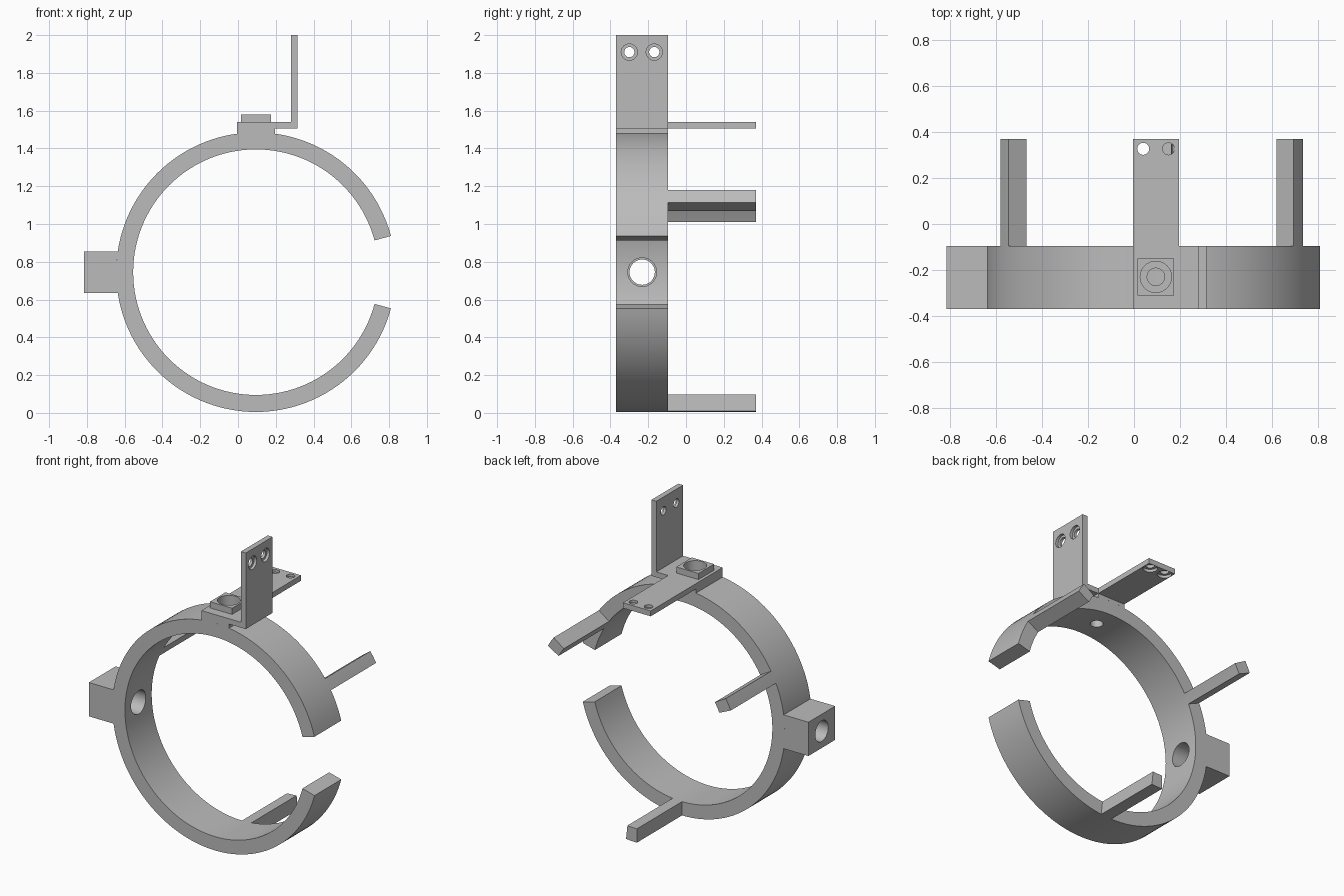
import bpy
import bmesh
from math import cos, sin, radians
from mathutils import Matrix, Vector

cube = bpy.data.objects.get("Cube")
if cube:
    bpy.data.objects.remove(cube, do_unlink=True)

CX, CZ = 0.095, 0.745          # ring centre
R_IN, R_OUT = 0.65, 0.74       # ring radii
FRONT, MID, BACK = -0.37, -0.095, 0.37
PLATE_LOW, PLATE_TOP = 1.505, 1.54

grey = bpy.data.materials.new("light_grey")
grey.use_nodes = True
COLOUR = (0.5, 0.5, 0.5, 1)
grey.diffuse_color = COLOUR
grey.node_tree.nodes["Principled BSDF"].inputs["Base Color"].default_value = COLOUR


def add_object(name, bm):
    bmesh.ops.recalc_face_normals(bm, faces=bm.faces)
    mesh = bpy.data.meshes.new(name)
    bm.to_mesh(mesh)
    bm.free()
    mesh.materials.append(grey)
    obj = bpy.data.objects.new(name, mesh)
    bpy.context.collection.objects.link(obj)
    return obj


def arc(radius, start, end, step=3):
    """Points on a circle about the ring centre, in degrees."""
    n = max(2, round(abs(end - start) / step))
    angles = [radians(start + (end - start) * i / n) for i in range(n + 1)]
    return [(CX + radius * cos(a), CZ + radius * sin(a)) for a in angles]


def outer_angle(dx=None, dz=None):
    """Half angle of a chord of the outer circle."""
    from math import asin, degrees
    return degrees(asin((dx if dx is not None else dz) / R_OUT))


def extrude(name, profile, y0, y1):
    """Prism with an xz outline running along y."""
    bm = bmesh.new()
    face = bm.faces.new([bm.verts.new((x, y0, z)) for x, z in profile])
    new = bmesh.ops.extrude_face_region(bm, geom=[face])["geom"]
    verts = [v for v in new if isinstance(v, bmesh.types.BMVert)]
    bmesh.ops.translate(bm, verts=verts, vec=(0, y1 - y0, 0))
    return add_object(name, bm)


def sector(name, start, end, y0, y1):
    return extrude(name, arc(R_OUT, start, end) + arc(R_IN, end, start), y0, y1)


def box(name, x0, x1, y0, y1, z0, z1):
    return extrude(name, [(x0, z0), (x1, z0), (x1, z1), (x0, z1)], y0, y1)


def bore(objects, start, end, radius):
    """Cut a round hole between two points through the given objects."""
    start, end = Vector(start), Vector(end)
    axis = end - start
    turn = axis.to_track_quat("Z", "Y").to_matrix().to_4x4()
    bm = bmesh.new()
    bmesh.ops.create_cone(bm, cap_ends=True, segments=40, radius1=radius,
                          radius2=radius, depth=axis.length,
                          matrix=Matrix.Translation((start + end) / 2) @ turn)
    cutter = add_object("hole_cutter", bm)
    cutter.hide_render = True
    for obj in objects:
        mod = obj.modifiers.new("hole", "BOOLEAN")
        mod.operation, mod.solver, mod.object = "DIFFERENCE", "EXACT", cutter
        bpy.context.view_layer.objects.active = obj
        bpy.ops.object.modifier_apply(modifier=mod.name)
    bpy.data.objects.remove(cutter, do_unlink=True)


# Open ring and its three rear prongs
ring = sector("open_ring", 15, 345, FRONT, MID)
prongs = [sector(f"{side}_prong", a, a + 6, MID, BACK)
          for side, a in (("left", 30), ("right", 150), ("lower", 270))]

# Side block, seated on the outside of the ring
a = outer_angle(dz=0.11)
side_block = extrude("side_block", arc(R_OUT, 180 - a, 180 + a)
                     + [(-0.815, CZ - 0.11), (-0.815, CZ + 0.11)], FRONT, MID)

# Top block with its link and upright plate in one outline
a = outer_angle(dx=0.1)
top_block = extrude("top_block_and_upright", arc(R_OUT, 90 + a, 90 - a)
                    + [(0.195, PLATE_LOW), (0.315, PLATE_LOW), (0.315, 2.0),
                       (0.28, 2.0), (0.28, PLATE_TOP), (-0.005, PLATE_TOP)],
                    FRONT, MID)
rear_tab = box("rear_tab", -0.005, 0.195, MID, BACK, PLATE_LOW, PLATE_TOP)
boss = box("top_boss", 0.015, 0.175, -0.31, -0.15, PLATE_TOP, 1.58)

# Stepped side bore
Y = -0.232
bore([ring, side_block], (-0.9, Y, CZ), (-0.4, Y, CZ), 0.067)
bore([ring, side_block], (-0.66, Y, CZ), (-0.4, Y, CZ), 0.076)

# Stepped top bore
bore([boss, top_block, ring], (CX, -0.23, 1.3), (CX, -0.23, 1.7), 0.038)
bore([boss, top_block, ring], (CX, -0.23, 1.45), (CX, -0.23, 1.7), 0.068)

# Counterbored screw holes in the upright and the rear tab
for y in (-0.3, -0.168):
    bore([top_block], (0.25, y, 1.91), (0.35, y, 1.91), 0.027)
    bore([top_block], (0.297, y, 1.91), (0.35, y, 1.91), 0.043)
for x in (0.04, 0.15):
    bore([rear_tab], (x, 0.327, 1.45), (x, 0.327, 1.6), 0.026)
    bore([rear_tab], (x, 0.327, 1.45), (x, 0.327, 1.523), 0.043)

# Smooth curves, crisp edges
bpy.ops.object.select_all(action="DESELECT")
for obj in [ring, side_block, top_block, rear_tab, boss] + prongs:
    obj.select_set(True)
    bpy.context.view_layer.objects.active = obj
bpy.ops.object.shade_smooth_by_angle(angle=radians(30))
